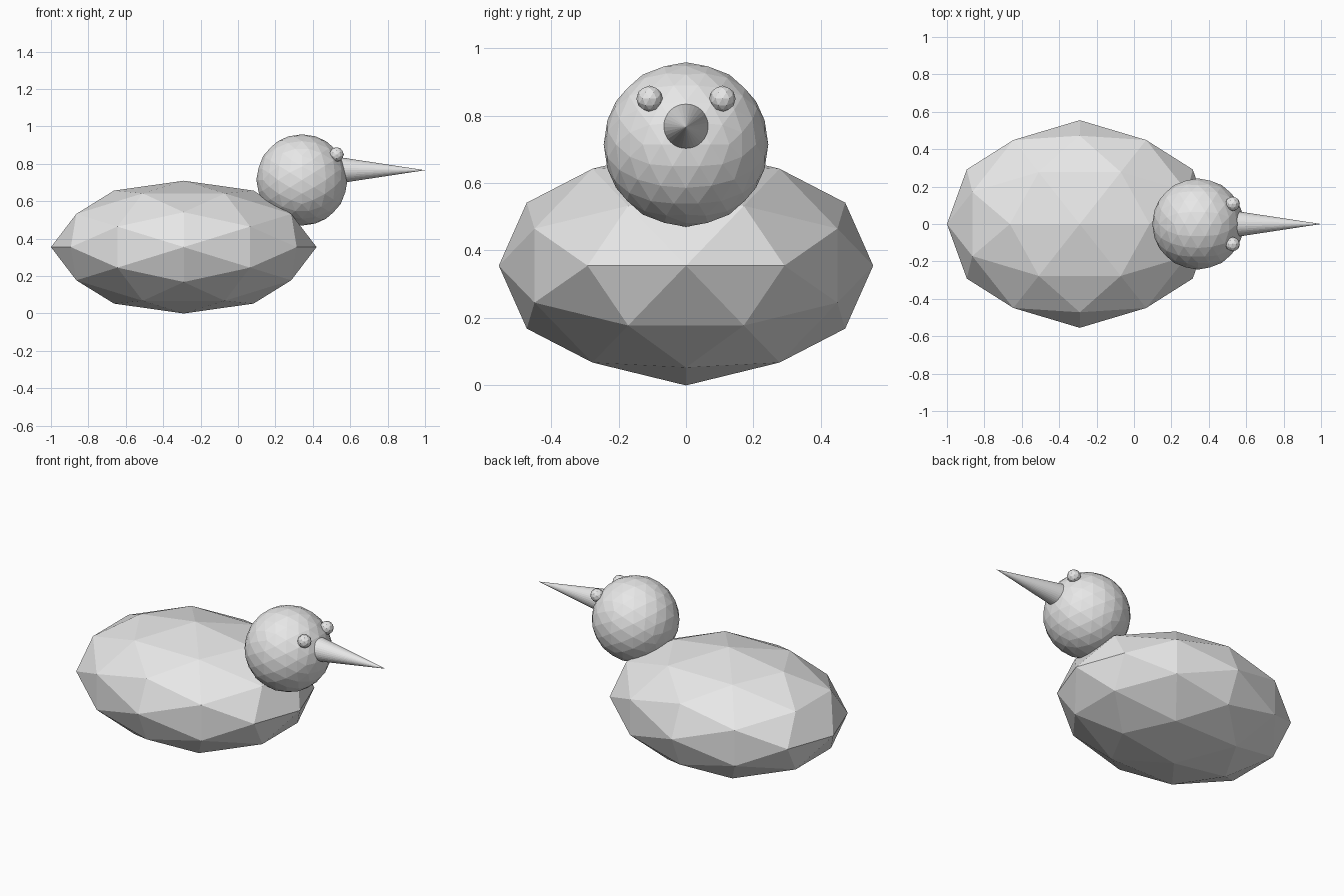
import bpy
import bmesh
import math
from mathutils import Matrix, Vector

cube = bpy.data.objects.get("Cube")
if cube:
    bpy.data.objects.remove(cube, do_unlink=True)

# Single plain material
grey = bpy.data.materials.new("light_grey")
grey.use_nodes = True
grey.diffuse_color = (0.8, 0.8, 0.8, 1)
grey.node_tree.nodes["Principled BSDF"].inputs["Base Color"].default_value = (0.8, 0.8, 0.8, 1)

# Turns an icosphere so that an edge midpoint lies on every axis
ALIGN = Matrix.Rotation(-math.atan(2 / (1 + math.sqrt(5))), 4, "Y")


def finish(name, bm, location):
    mesh = bpy.data.meshes.new(name)
    bm.to_mesh(mesh)
    bm.free()
    mesh.materials.append(grey)
    obj = bpy.data.objects.new(name, mesh)
    obj.location = location
    bpy.context.collection.objects.link(obj)
    return obj


def faceted_ball(name, location, radii, subdivisions):
    bm = bmesh.new()
    bmesh.ops.create_icosphere(bm, subdivisions=subdivisions, radius=1, matrix=ALIGN)
    bmesh.ops.scale(bm, vec=Vector(radii), verts=bm.verts)
    return finish(name, bm, location)


# Body and head
faceted_ball("body", (-0.29, 0, 0.355), (0.71, 0.555, 0.355), 2)
faceted_ball("head", (0.342, 0, 0.714), (0.244, 0.244, 0.244), 3)

# Eyes
for side, name in ((1, "left_eye"), (-1, "right_eye")):
    faceted_ball(name, (0.527, side * 0.108, 0.85), (0.039, 0.039, 0.039), 2)

# Beak, a long cone pointing along +x
start, length = 0.52, 0.48
bm = bmesh.new()
bmesh.ops.create_cone(bm, cap_ends=True, segments=32, radius1=0.073, radius2=0,
                      depth=length, matrix=Matrix.Rotation(math.pi / 2, 4, "Y"))
bmesh.ops.remove_doubles(bm, verts=bm.verts, dist=0.0001)
finish("beak", bm, (start + length / 2, 0, 0.766))
